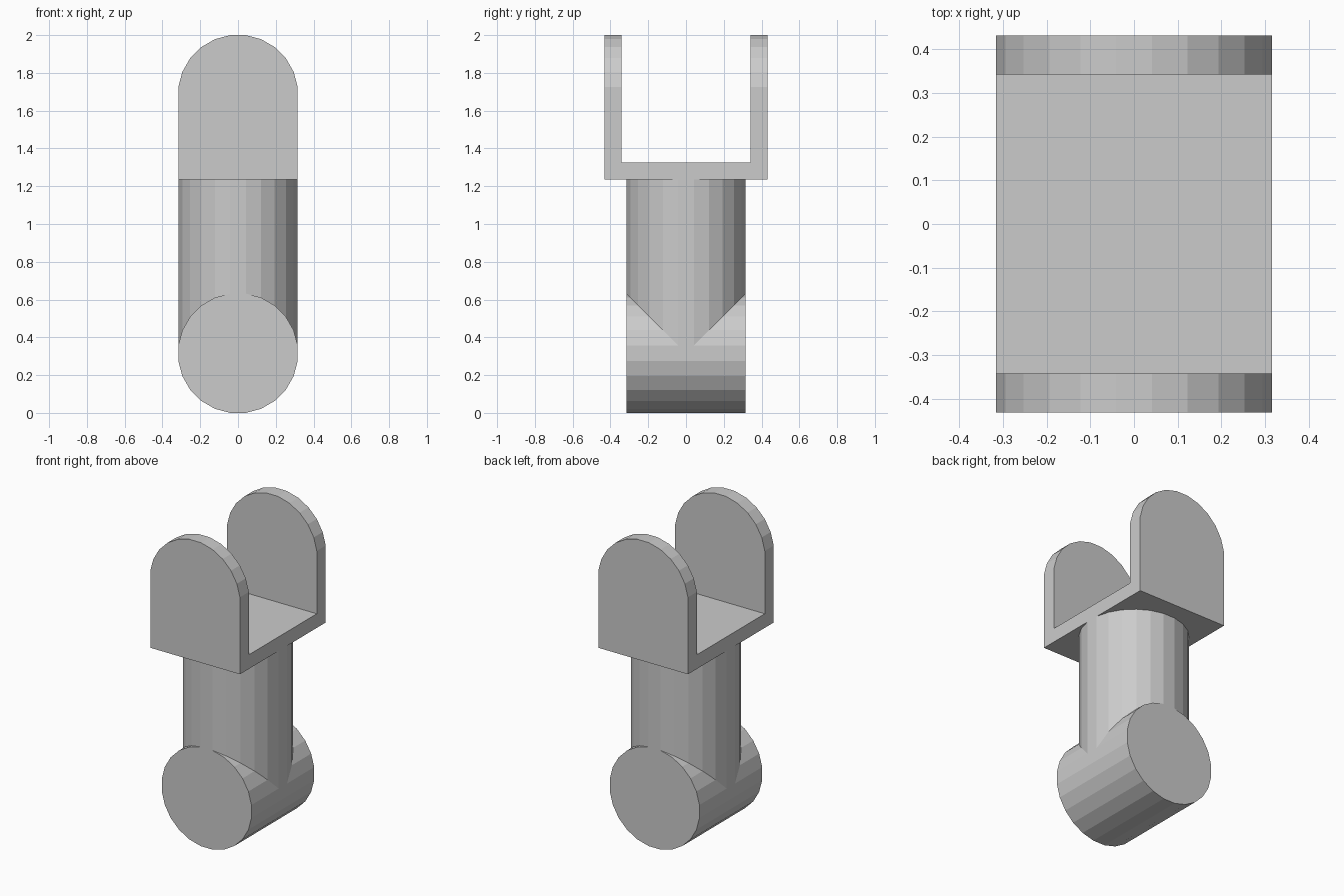
import bpy, bmesh
from math import cos, sin, pi

if "Cube" in bpy.data.objects:
    bpy.data.objects.remove(bpy.data.objects["Cube"])

SIDES = 24
R = 0.316                        # distance from axis to the flats
RC = R / cos(pi / SIDES)         # distance from axis to the corners
PLATE_Z, PLATE_TOP, TOP = 1.235, 1.325, 2.0
HALF_Y, INNER_Y = 0.432, 0.342


def ring(first=0, count=SIDES):
    """Points of a regular polygon with flats on both axes."""
    return [(RC * cos((i + 0.5) * 2 * pi / SIDES),
             RC * sin((i + 0.5) * 2 * pi / SIDES)) for i in range(first, first + count)]


def loft(name, a, b, caps=True):
    """Join two matching loops of points into a solid."""
    bm = bmesh.new()
    va, vb = [bm.verts.new(p) for p in a], [bm.verts.new(p) for p in b]
    n = len(va)
    for i in range(n):
        j = (i + 1) % n
        bm.faces.new((va[i], va[j], vb[j], vb[i]))
    if caps:
        bm.faces.new(va[::-1])
        bm.faces.new(vb)
    bmesh.ops.recalc_face_normals(bm, faces=bm.faces)
    mesh = bpy.data.meshes.new(name)
    bm.to_mesh(mesh)
    bm.free()
    obj = bpy.data.objects.new(name, mesh)
    bpy.context.collection.objects.link(obj)
    return obj


def extrude_y(name, profile, y0, y1):
    return loft(name, [(x, y0, z) for x, z in profile], [(x, y1, z) for x, z in profile])


# Horizontal pivot barrel
extrude_y("pivot_barrel", [(x, R + z) for x, z in ring()], -R, R)

# Upright post, its lower end mitred to sit exactly on the barrel
loft("post", [(x, y, R + abs(y)) for x, y in ring()],
     [(x, y, PLATE_Z) for x, y in ring()], caps=False)

# Fork base plate
extrude_y("fork_plate", [(-R, PLATE_Z), (R, PLATE_Z), (R, PLATE_TOP), (-R, PLATE_TOP)],
          -INNER_Y, INNER_Y)

# Round-topped fork lugs, front and back
lug = [(R, PLATE_Z)] + [(x, TOP - R + z) for x, z in ring(0, SIDES // 2)] + [(-R, PLATE_Z)]
for name, side in (("front_lug", -1), ("back_lug", 1)):
    extrude_y(name, lug, side * INNER_Y, side * HALF_Y)
